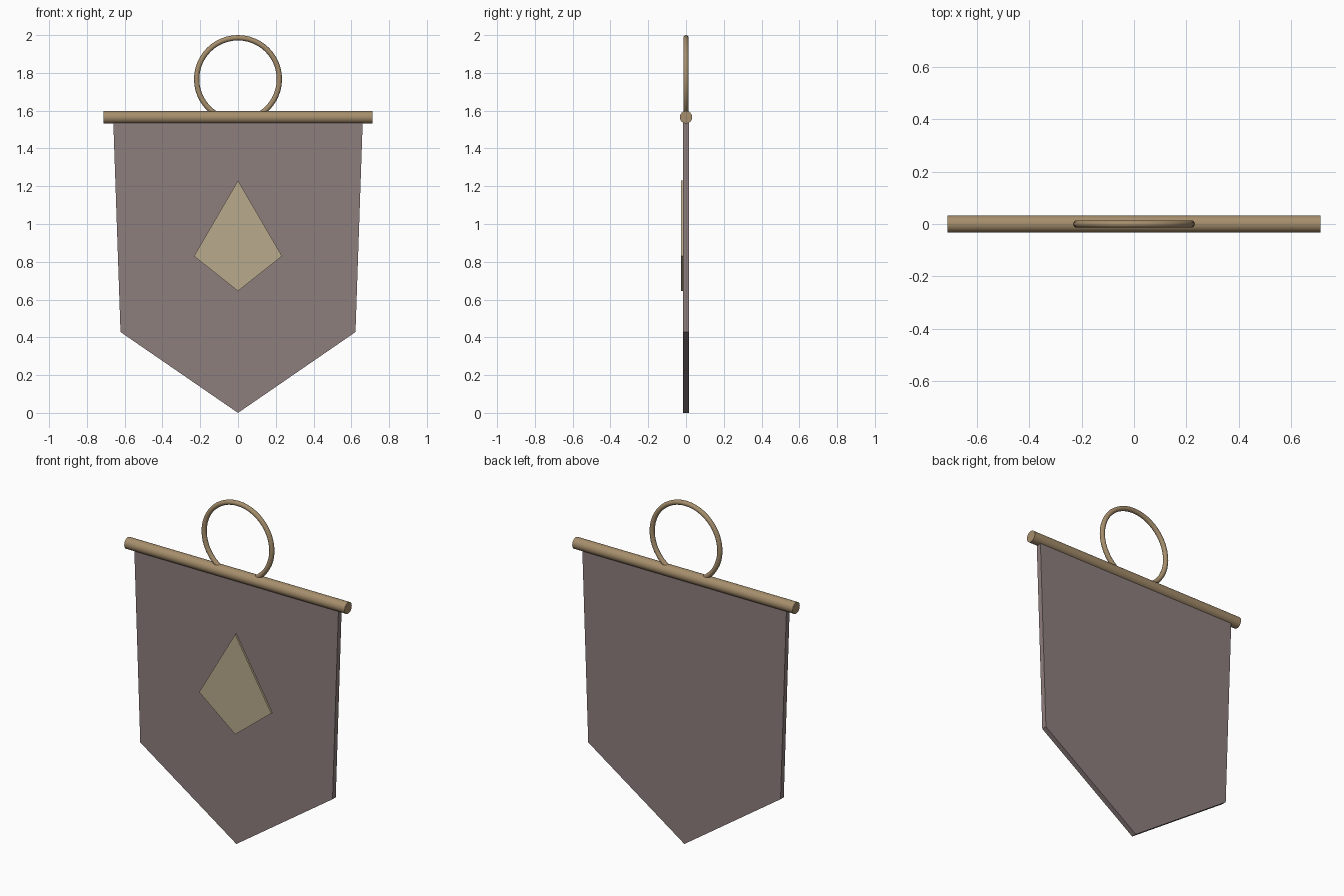
import bpy, bmesh, math

if "Cube" in bpy.data.objects:
    bpy.data.objects.remove(bpy.data.objects["Cube"])


def material(name, rgb):
    m = bpy.data.materials.new(name)
    m.diffuse_color = (*rgb, 1)
    m.use_nodes = True
    m.node_tree.nodes["Principled BSDF"].inputs["Base Color"].default_value = m.diffuse_color
    return m


CLOTH = material("dusty_mauve_cloth", (0.27, 0.21, 0.205))
WOOD = material("tan_wood", (0.38, 0.27, 0.15))
PALE = material("pale_gold", (0.485, 0.407, 0.262))


def plate(name, half, y_front, y_back, mat):
    """Flat slab from the right half of an outline, mirrored across x = 0."""
    outline = half + [(-x, z) for x, z in reversed(half) if x > 0]
    bm = bmesh.new()
    face = bm.faces.new([bm.verts.new((x, y_front, z)) for x, z in outline])
    ext = bmesh.ops.extrude_face_region(bm, geom=[face])
    moved = [v for v in ext["geom"] if isinstance(v, bmesh.types.BMVert)]
    bmesh.ops.translate(bm, verts=moved, vec=(0, y_back - y_front, 0))
    bmesh.ops.recalc_face_normals(bm, faces=bm.faces)
    me = bpy.data.meshes.new(name)
    bm.to_mesh(me)
    bm.free()
    me.materials.append(mat)
    ob = bpy.data.objects.new(name, me)
    bpy.context.collection.objects.link(ob)
    return ob


def finish(name, mat):
    ob = bpy.context.object
    ob.name = name
    ob.data.materials.append(mat)
    bpy.ops.object.shade_smooth_by_angle(angle=math.radians(40))


# Cloth with a pointed lower edge
plate("banner_cloth", [(0, 0), (0.622, 0.428), (0.661, 1.565)], -0.015, 0.015, CLOTH)

# Raised kite emblem on the front
plate("kite_emblem", [(0, 0.645), (0.233, 0.83), (0, 1.23)], -0.026, -0.014, PALE)

# Hanging rod
bpy.ops.mesh.primitive_cylinder_add(vertices=24, radius=0.033, depth=1.426,
                                    location=(0, 0, 1.565), rotation=(0, math.pi / 2, 0))
finish("hanging_rod", WOOD)

# Hanging ring, its lower arc inside the rod
bpy.ops.mesh.primitive_torus_add(major_segments=48, minor_segments=12,
                                 major_radius=0.219, minor_radius=0.014,
                                 location=(0, 0, 1.767), rotation=(math.pi / 2, 0, 0))
finish("hanging_ring", WOOD)
